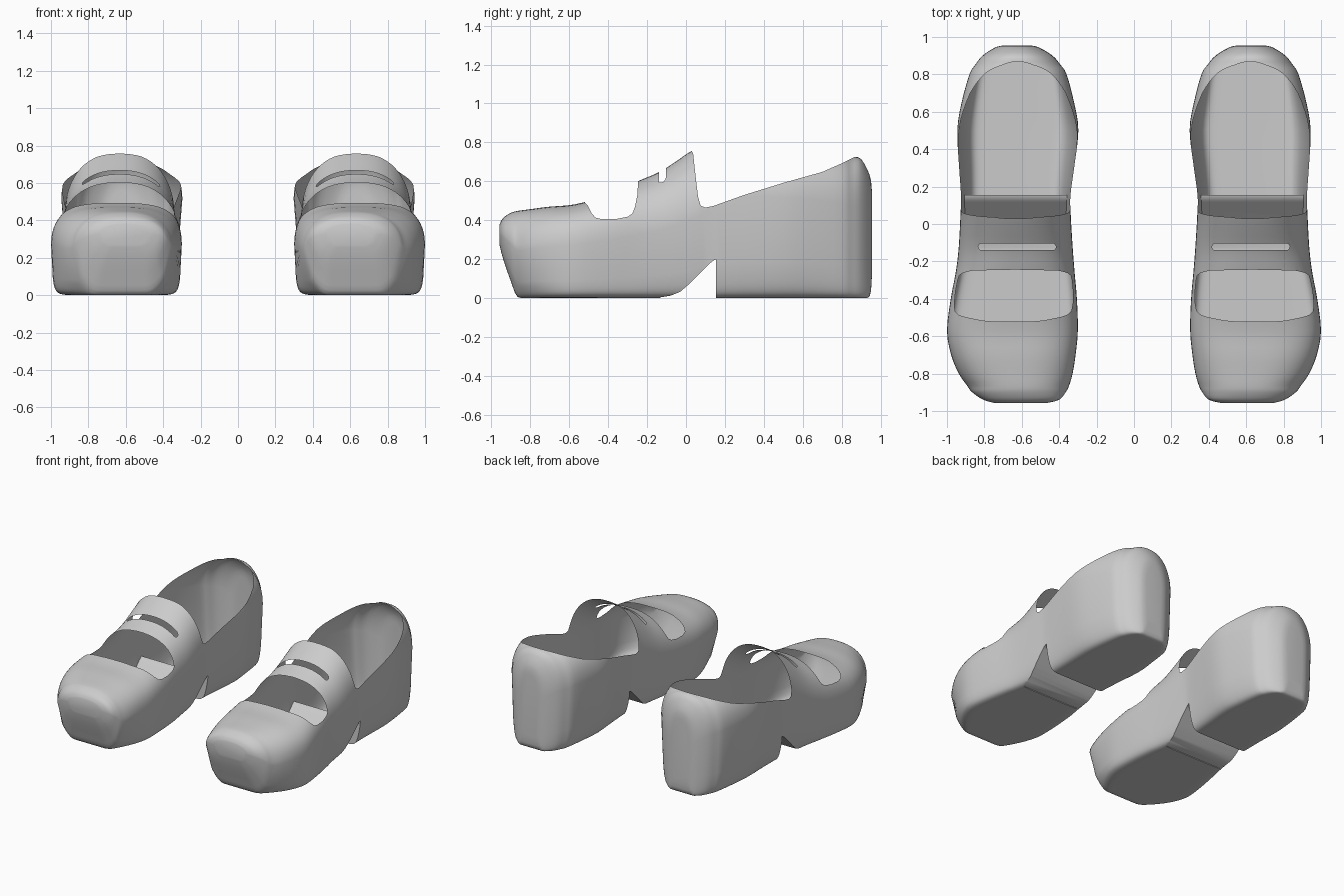
import bpy, bmesh, math
from mathutils import Matrix

if "Cube" in bpy.data.objects:
    bpy.data.objects.remove(bpy.data.objects["Cube"])

# Stations along one shoe: y, inner x, outer x, bottom z, top z, top roundness
STATIONS = [
    (-.958, .47, .74, .27, .38, 2.2), (-.94, .40, .805, .20, .412, 2.3),
    (-.90, .365, .865, .085, .438, 2.4), (-.865, .347, .892, .005, .448, 2.5),
    (-.80, .328, .937, 0, .457, 2.6), (-.70, .312, .978, 0, .47, 2.8),
    (-.57, .30, 1.0, 0, .482, 3), (-.40, .305, .98, 0, .53, 2.8),
    (-.25, .318, .952, 0, .60, 2.4), (-.12, .328, .937, 0, .657, 2.3),
    (.05, .338, .928, 0, .77, 2.3), (.15, .34, .925, 0, .80, 2.6),
    (.30, .32, .935, 0, .80, 2.6), (.50, .297, .945, 0, .79, 2.5),
    (.65, .32, .922, 0, .775, 2.5), (.80, .36, .88, 0, .745, 2.5),
    (.85, .392, .85, 0, .727, 2.4), (.90, .435, .81, 0, .715, 2.3),
    (.945, .51, .74, .01, .63, 2.3), (.955, .56, .69, .10, .56, 2.3)]
SIDES = 64


def spline(rows, steps):
    """Smooth resampling of the station table."""
    out = []
    for i in range(len(rows) - 1):
        p0, p1 = rows[max(i - 1, 0)], rows[i]
        p2, p3 = rows[i + 1], rows[min(i + 2, len(rows) - 1)]
        for s in range(steps):
            t = s / steps
            out.append([b + .5 * t * (c - a + t * (2*a - 5*b + 4*c - d + t * (3*(b - c) + d - a)))
                        for a, b, c, d in zip(p0, p1, p2, p3)])
    return out + [list(rows[-1])]


def power(v, e):
    return math.copysign(abs(v) ** e, v)


def sole_taper(y):
    """How much the sole is narrower than the upper: more at the toe tip and heel."""
    toe = min(max((-.57 - y) / .3, 0), 1) ** 2
    heel = max(0, 1 - ((y - .5) / (.75 if y < .5 else .5)) ** 2)
    return .07 + .35 * toe + .14 * heel


def section(y, x0, x1, zb, zt, n):
    """Flat-bottomed, arched cross-section, widest higher up at the heel."""
    zb, taper = max(zb, 0), sole_taper(y)
    k = .5 + .12 * min(max((y - .05) / .25, 0), 1)
    cx, a, zw = (x0 + x1) / 2, (x1 - x0) / 2, zb + k * (zt - zb)
    pts = []
    for i in range(SIDES):
        ang = 2 * math.pi * (i + .5) / SIDES
        c, s = math.cos(ang), math.sin(ang)
        e = 2 / n if s > 0 else 2 / 13
        u, v = power(c, e), power(s, e)
        if v < 0:
            u *= 1 - taper * v * v
        pts.append((cx + a * u, y, zw + (zt - zw if v > 0 else zw - zb) * v))
    return pts


grey = bpy.data.materials.new("plain_grey")
grey.diffuse_color = (.6, .6, .6, 1)
grey.use_nodes = True
grey.node_tree.nodes["Principled BSDF"].inputs["Base Color"].default_value = grey.diffuse_color
marker = bpy.data.materials.new("cut_marker")


def finish(name, bm, index=0):
    bmesh.ops.recalc_face_normals(bm, faces=bm.faces)
    for f in bm.faces:
        f.material_index = index
    me = bpy.data.meshes.new(name)
    bm.to_mesh(me)
    bm.free()
    me.materials.append(grey)
    me.materials.append(marker)
    ob = bpy.data.objects.new(name, me)
    bpy.context.collection.objects.link(ob)
    return ob


def loft(name, rows):
    bm = bmesh.new()
    rings = [[bm.verts.new(p) for p in section(*r)] for r in rows]
    for a, b in zip(rings, rings[1:]):
        for k in range(SIDES):
            j = (k + 1) % SIDES
            bm.faces.new((a[k], a[j], b[j], b[k]))
    bm.faces.new(rings[0])
    bm.faces.new(rings[-1])
    return finish(name, bm)


def prism(name, pts, place, lo, hi, index):
    """Extrude a 2D outline between lo and hi."""
    bm = bmesh.new()
    a = [bm.verts.new(place(p, lo)) for p in pts]
    b = [bm.verts.new(place(p, hi)) for p in pts]
    bm.faces.new(a)
    bm.faces.new(b)
    for k in range(len(pts)):
        j = (k + 1) % len(pts)
        bm.faces.new((a[k], a[j], b[j], b[k]))
    return finish(name, bm, index)


def side_prism(name, pts, index):
    return prism(name, pts, lambda p, w: (w, p[0], p[1]), 0, 1.3, index)


# Shoe body
shoe = loft("right_shoe", spline(STATIONS, 3))

# Arch notch keeps its walls; the openings (index 1) leave holes in a thin shell
cutters = [side_prism("arch_notch", [
    (-.16, -.1), (-.13, .004), (-.08, .012), (-.03, .032), (.02, .075), (.08, .135),
    (.125, .18), (.15, .198), (.155, .198), (.155, -.1)], 0)]
cutters.append(side_prism("heel_opening", [
    (.025, 1.2), (.025, .765), (.037, .74), (.05, .62), (.062, .52), (.075, .475),
    (.10, .465), (.14, .473), (.30, .53), (.50, .592), (.70, .648), (.80, .692),
    (.85, .717), (.90, .74), (1.1, .82), (1.1, 1.2)], 1))
cutters.append(side_prism("toe_opening", [
    (-.53, 1.2), (-.52, .49), (-.505, .475), (-.485, .435), (-.465, .413), (-.43, .405),
    (-.36, .406), (-.30, .418), (-.275, .435), (-.262, .47), (-.25, .53), (-.246, .60),
    (-.235, .615), (-.215, .64), (-.20, 1.2)], 1))

# Rounded slot across the strap
slot = []
for end, x in ((1, .815), (-1, .435)):
    for k in range(7):
        t = math.pi * (k / 6 - .5)
        slot.append((x + end * .018 * math.cos(t), -.122 + end * .018 * math.sin(t)))
cutters.append(prism("strap_slot", slot, lambda p, w: (p[0], p[1], w), .45, 1, 1))

for c in cutters:
    m = shoe.modifiers.new(c.name, 'BOOLEAN')
    m.operation, m.solver, m.object = 'DIFFERENCE', 'EXACT', c
bpy.context.view_layer.update()
evaluated = shoe.evaluated_get(bpy.context.evaluated_depsgraph_get())
mesh = bpy.data.meshes.new_from_object(evaluated)
shoe.modifiers.clear()
shoe.data = mesh
for c in cutters:
    bpy.data.objects.remove(c)

# Remove the cut faces so the hollow inside shows
bm = bmesh.new()
bm.from_mesh(mesh)
bmesh.ops.delete(bm, geom=[f for f in bm.faces if f.material_index == 1], context='FACES')
bm.to_mesh(mesh)
bm.free()
mesh.materials.clear()
mesh.materials.append(grey)
bpy.data.materials.remove(marker)

# Mirrored partner
left = bpy.data.objects.new("left_shoe", mesh.copy())
bpy.context.collection.objects.link(left)
left.data.transform(Matrix.Scale(-1, 4, (1, 0, 0)))
left.data.flip_normals()

for ob in (shoe, left):
    bpy.ops.object.select_all(action='DESELECT')
    ob.select_set(True)
    bpy.context.view_layer.objects.active = ob
    bpy.ops.object.shade_smooth_by_angle(angle=math.radians(45))
